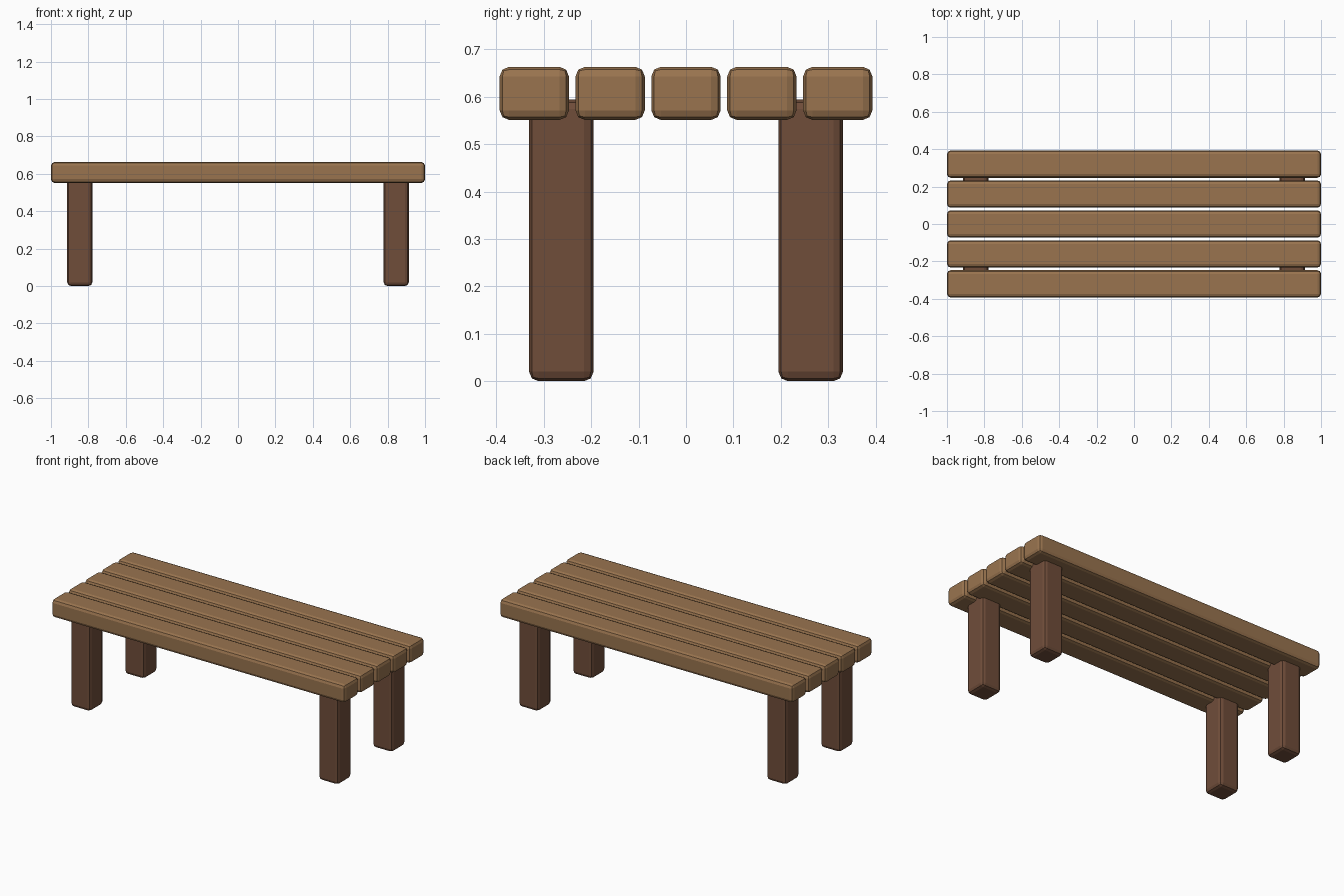
import bpy
import bmesh
from mathutils import Vector

cube = bpy.data.objects.get("Cube")
if cube:
    bpy.data.objects.remove(cube, do_unlink=True)


def make_material(name, color):
    mat = bpy.data.materials.new(name)
    mat.use_nodes = True
    mat.diffuse_color = color
    mat.node_tree.nodes["Principled BSDF"].inputs["Base Color"].default_value = color
    return mat


def rounded_box(name, center, size, bevel, mat):
    """Box with softened edges."""
    mesh = bpy.data.meshes.new(name)
    bm = bmesh.new()
    bmesh.ops.create_cube(bm, size=1)
    bmesh.ops.scale(bm, vec=Vector(size), verts=bm.verts)
    bmesh.ops.bevel(bm, geom=bm.edges[:], offset=bevel, segments=2,
                    profile=0.5, affect='EDGES')
    bm.to_mesh(mesh)
    bm.free()
    mesh.materials.append(mat)
    obj = bpy.data.objects.new(name, mesh)
    obj.location = center
    bpy.context.collection.objects.link(obj)
    return obj


light_wood = make_material("light wood", (0.32, 0.175, 0.078, 1))
dark_wood = make_material("dark wood", (0.16, 0.074, 0.042, 1))

# Five seat planks with narrow gaps
for i in range(5):
    rounded_box(f"seat_plank_{i + 1}", (0, (i - 2) * 0.16, 0.607),
                (2, 0.146, 0.112), 0.02, light_wood)

# Four legs, sunk into the planks
for side, sx in (("left", 1), ("right", -1)):
    for end, sy in (("front", -1), ("back", 1)):
        rounded_box(f"{end}_{side}_leg", (sx * 0.846, sy * 0.263, 0.297),
                    (0.134, 0.136, 0.594), 0.02, dark_wood)
